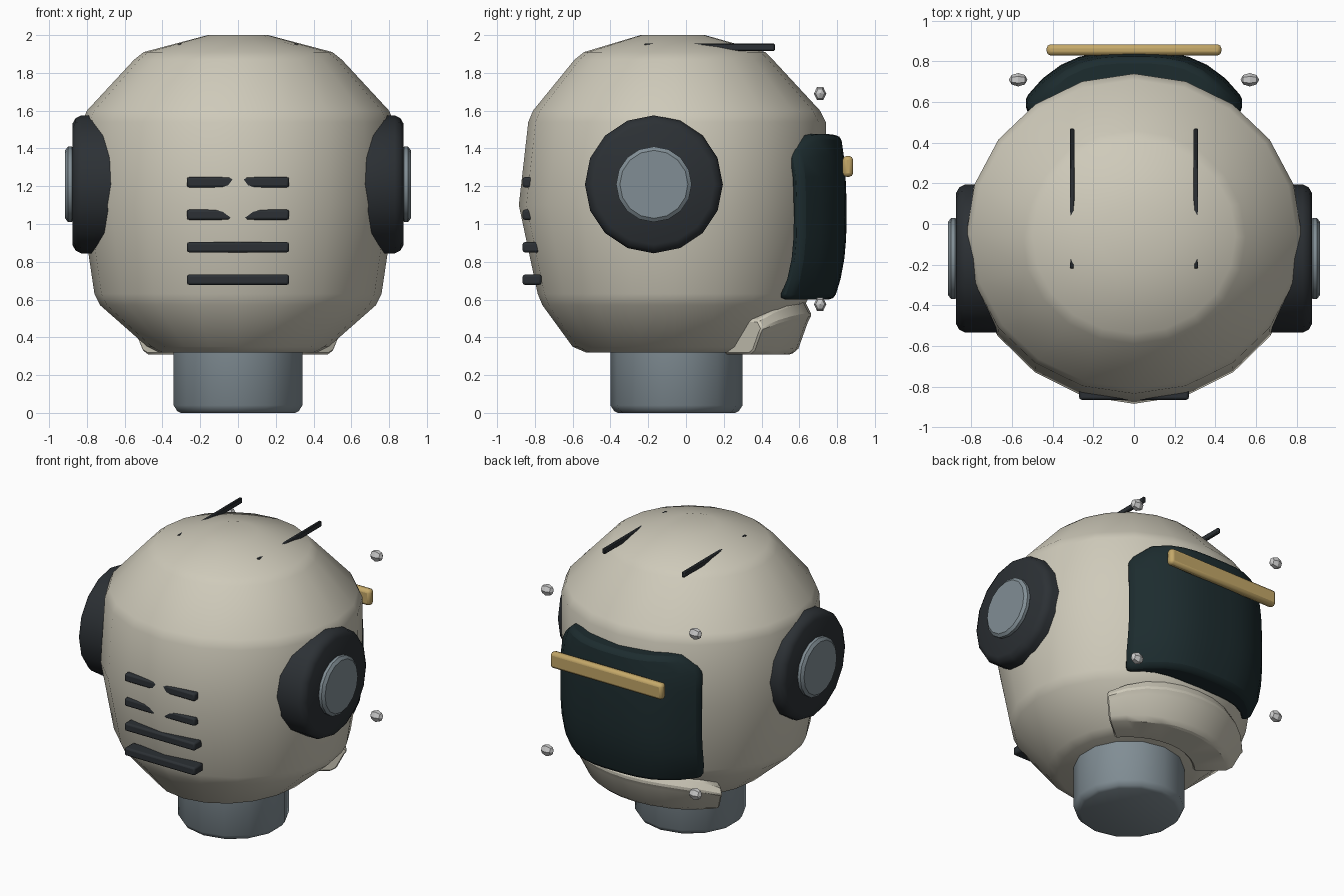
import bpy, bmesh
from math import sin, cos, pi, radians

cube = bpy.data.objects.get("Cube")
if cube:
    bpy.data.objects.remove(cube, do_unlink=True)


def material(name, rgb, rough=0.6):
    m = bpy.data.materials.new(name)
    m.use_nodes = True
    m.diffuse_color = (*rgb, 1)
    bsdf = m.node_tree.nodes["Principled BSDF"]
    bsdf.inputs["Base Color"].default_value = (*rgb, 1)
    bsdf.inputs["Roughness"].default_value = rough
    return m


CREAM = material("cream_shell", (0.62, 0.59, 0.49))
STEEL = material("blue_grey", (0.22, 0.27, 0.30))
DARK = material("dark_rubber", (0.025, 0.03, 0.035))
VISOR = material("dark_teal", (0.012, 0.025, 0.028))
GOLD = material("gold", (0.55, 0.39, 0.14))


def finish(name, bm, mat=None, loc=(0, 0, 0), rot=(0, 0, 0), angle=35, bevel=0, segs=2):
    bmesh.ops.recalc_face_normals(bm, faces=bm.faces)
    mesh = bpy.data.meshes.new(name)
    bm.to_mesh(mesh)
    bm.free()
    ob = bpy.data.objects.new(name, mesh)
    bpy.context.collection.objects.link(ob)
    ob.location, ob.rotation_euler = loc, rot
    if mat:
        mesh.materials.append(mat)
    if bevel:
        b = ob.modifiers.new("Bevel", "BEVEL")
        b.width, b.segments = bevel, segs
        b.limit_method = "ANGLE"
        b.angle_limit = radians(40)
    bpy.ops.object.select_all(action="DESELECT")
    ob.select_set(True)
    bpy.context.view_layer.objects.active = ob
    bpy.ops.object.shade_smooth_by_angle(angle=radians(angle))
    return ob


def loft(name, rings, sides, mat, **kw):
    """Stack elliptical rings (z, x radius, front y, back y) and cap both ends."""
    bm = bmesh.new()
    loops = []
    for z, rx, y0, y1 in rings:
        mid, ry = (y0 + y1) / 2, (y1 - y0) / 2
        loops.append([bm.verts.new((rx * sin(2 * pi * i / sides),
                                    mid - ry * cos(2 * pi * i / sides), z))
                      for i in range(sides)])
    for a, b in zip(loops, loops[1:]):
        for i in range(sides):
            j = (i + 1) % sides
            bm.faces.new((a[i], a[j], b[j], b[i]))
    bm.faces.new(loops[0])
    bm.faces.new(loops[-1])
    return finish(name, bm, mat, **kw)


def disc(name, profile, sides, mat, **kw):
    return loft(name, [(z, r, -r, r) for z, r in profile], sides, mat, **kw)


def box(name, size, loc, mat, bevel, segs=2):
    bm = bmesh.new()
    bmesh.ops.create_cube(bm, size=1)
    bmesh.ops.scale(bm, vec=size, verts=bm.verts)
    return finish(name, bm, mat, loc=loc, bevel=bevel, segs=segs)


# Head shell and neck
loft("head_shell", [
    (0.32, 0.42, -0.53, 0.41), (0.35, 0.48, -0.60, 0.48),
    (0.57, 0.73, -0.76, 0.63), (0.63, 0.76, -0.785, 0.66),
    (1.10, 0.83, -0.885, 0.74), (1.54, 0.825, -0.835, 0.74),
    (1.60, 0.80, -0.81, 0.71), (1.87, 0.55, -0.59, 0.46),
    (1.91, 0.50, -0.54, 0.42), (2.00, 0.16, -0.24, 0.10)], 20, CREAM)
disc("neck", [(0, 0.31), (0.01, 0.33), (0.04, 0.35), (0.4, 0.35)], 14, STEEL,
     loc=(0, -0.05, 0))

# Ear pads with their centre caps
for side, s in (("left", 1), ("right", -1)):
    turn = dict(loc=(0, -0.17, 1.21), rot=(0, s * pi / 2, 0))
    disc(side + "_ear_pad", [(0.6, 0.365), (0.83, 0.365), (0.86, 0.35), (0.877, 0.32)],
         16, DARK, **turn)
    disc(side + "_ear_cap", [(0.86, 0.18), (0.88, 0.20), (0.90, 0.20), (0.915, 0.18)],
         16, STEEL, **turn)

# Front vent bars
for i in range(4):
    box(f"vent_bar_{i + 1}", (0.54, 0.1, 0.055), (0, -0.815, 0.705 + 0.172 * i), DARK, 0.012)

# Crown fins
for side, s in (("left", 1), ("right", -1)):
    box(side + "_crown_fin", (0.022, 0.69, 0.038), (s * 0.305, 0.125, 1.936), DARK, 0.005, 1)

# Curved back panel
bm = bmesh.new()
bmesh.ops.create_grid(bm, x_segments=12, y_segments=8, size=1)
for v in bm.verts:
    u, w = v.co.x, v.co.y
    x = 0.54 * u * (1 - 0.08 * abs(w) ** 6)
    y = 0.85 - 0.235 * abs(u) ** 3.1 - (0.03 if w > 0 else 0.065) * abs(w) ** 2.5
    z = 1.035 + 0.435 * w
    if w > 0:
        z += w ** 4 * (0.02 * u * u - 0.09 * abs(u) ** 10)
    v.co = (x, y, z)
front = bm.faces[:]
ext = bmesh.ops.extrude_face_region(bm, geom=front, use_keep_orig=True)
moved = [g for g in ext["geom"] if isinstance(g, bmesh.types.BMVert)]
for v in moved:
    v.co.x *= 0.97
    v.co.y -= 0.17 - 0.12 * abs(v.co.x / 0.54) ** 2
finish("back_panel", bm, VISOR, bevel=0.03, segs=2, angle=45)

# Handle bar across the panel
box("back_bar", (0.86, 0.055, 0.11), (0, 0.857, 1.305), GOLD, 0.02)

# Nape guard: a swept section under the panel, lower toward its ends
section = [(0.42, 0.31), (0.63, 0.31), (0.665, 0.34), (0.715, 0.48),
           (0.735, 0.52), (0.70, 0.59), (0.42, 0.59)]
steps = 10
bm = bmesh.new()
loops = []
for i in range(steps + 1):
    t = 2 * i / steps - 1
    a = t * radians(50)
    top = 1 - 0.35 * abs(t) ** 3
    loops.append([bm.verts.new((r * sin(a), r * cos(a) - 0.07, 0.31 + (z - 0.31) * top))
                  for r, z in section])
for a, b in zip(loops, loops[1:]):
    for i in range(len(section)):
        j = (i + 1) % len(section)
        bm.faces.new((a[i], a[j], b[j], b[i]))
bm.faces.new(loops[0])
bm.faces.new(loops[-1])
finish("nape_guard", bm, CREAM, bevel=0.01, segs=1)

# Small faceted studs around the back panel
for side, s in (("left", 1), ("right", -1)):
    for level, z in (("upper", 1.69), ("lower", 0.575)):
        bm = bmesh.new()
        bmesh.ops.create_uvsphere(bm, u_segments=6, v_segments=4, radius=1)
        for v in bm.verts:
            v.co = (v.co.z * 0.046, v.co.y * 0.033, v.co.x * 0.04)
        finish(f"{side}_{level}_stud", bm, None, loc=(s * 0.57, 0.71, z), angle=20)
